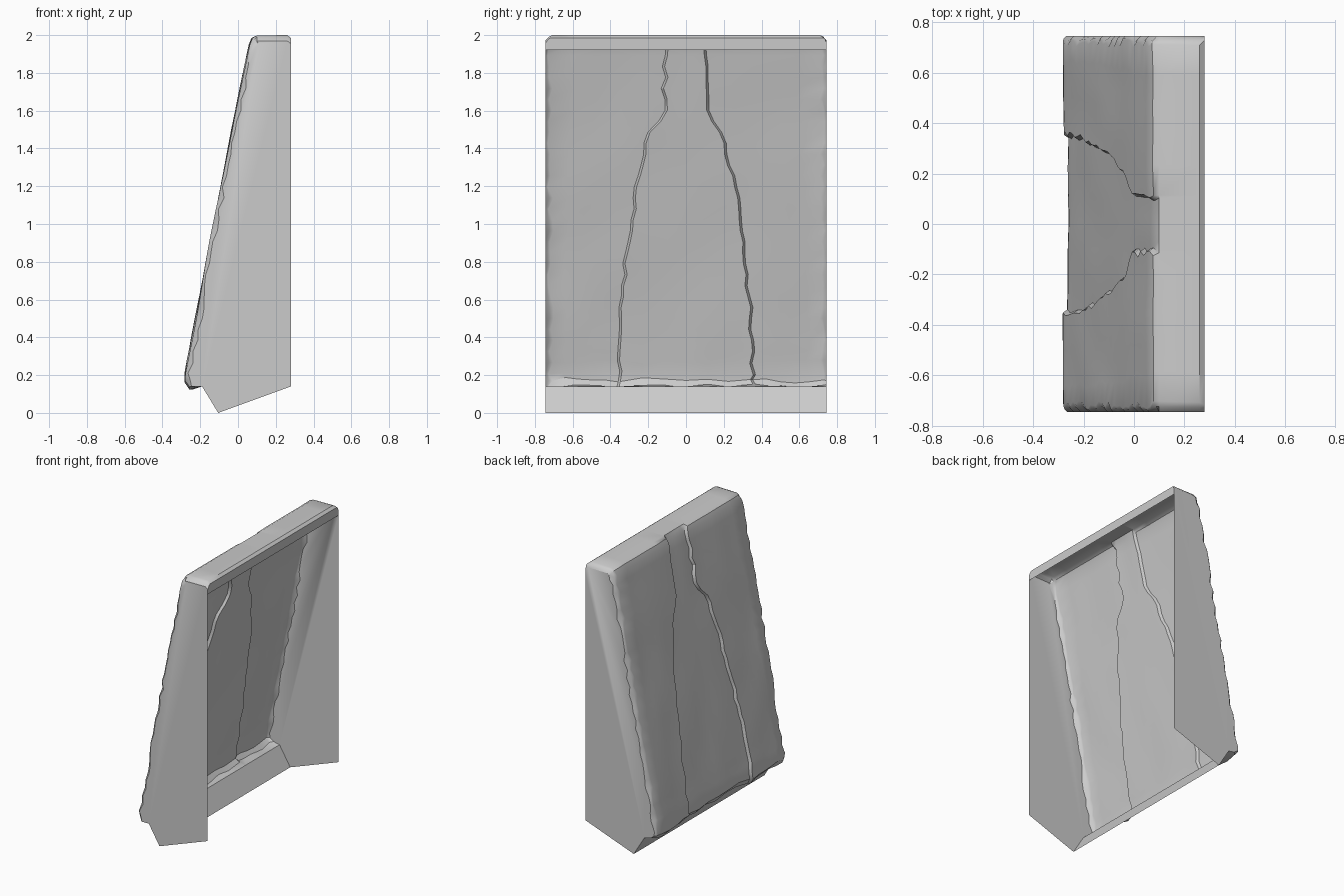
import bpy, bmesh, random
from mathutils import Vector, noise

random.seed(4)
cube = bpy.data.objects.get("Cube")
if cube:
    bpy.data.objects.remove(cube)

stone = bpy.data.materials.new("grey stone")
stone.use_nodes = True
stone.diffuse_color = (0.6, 0.6, 0.6, 1)
stone.node_tree.nodes["Principled BSDF"].inputs["Base Color"].default_value = (0.6, 0.6, 0.6, 1)

HALF = 0.745      # half the width of the slab
BACK = 0.28       # open side
ROWS = 30         # rows up the sloping face


def lerp(a, b, t):
    return a + (b - a) * t


def seam(z):
    """Half width of the recessed middle panel at height z."""
    knots = [(0, 0.35), (0.5, 0.34), (1.0, 0.29), (1.45, 0.2), (1.6, 0.11), (2.1, 0.1)]
    for (z0, w0), (z1, w1) in zip(knots, knots[1:]):
        if z <= z1:
            return lerp(w0, w1, (z - z0) / (z1 - z0))
    return 0.1


# Profile from the bottom lip, up the sloping face, over the top, to the rear flap
lip = [(-0.105, 0.0), (-0.19, 0.14), (-0.255, 0.14), (-0.28, 0.175)]
slope = [(lerp(-0.278, 0.06, i / ROWS) - 0.012 * (1 - i / ROWS) * (i / ROWS) * 4 * 0.5,
          lerp(0.21, 1.95, i / ROWS)) for i in range(ROWS + 1)]
top = [(0.075, 1.985), (0.1, 1.998), (0.26, 2.0), (BACK, 1.985), (BACK, 1.92)]
profile = lip + slope + top
FIRST, LAST = len(lip) - 2, len(lip) + ROWS + 1

# Columns: -1..1 side, measured from the middle outwards
inner = [0.0, 0.33, 0.66, 1.0]           # shares of the seam width
outer = [0.0, 0.2, 0.4, 0.6, 0.8, 1.0]   # shares from the seam to the chamfer
columns = [("in", t) for t in inner] + [("out", t) for t in outer] + [("edge", 0.5), ("edge", 1.0)]
columns = [(-1, c) for c in reversed(columns[1:])] + [(1, c) for c in columns]

bm = bmesh.new()
grid = []
for r, (px, pz) in enumerate(profile):
    rough = FIRST <= r <= LAST
    chip = {s: random.uniform(0.012, 0.045) for s in (-1, 1)}
    wobble = {s: random.uniform(-0.012, 0.012) if rough else 0 for s in (-1, 1)}
    row = []
    for side, (kind, t) in columns:
        w = seam(pz) + wobble[side]
        x, z = px, pz
        limit = HALF - chip[side]
        if kind == "in":
            y = w * t
        elif kind == "out":
            y = lerp(w + 0.012, limit, t)
        else:
            y = lerp(limit, HALF, t)
        y *= side
        if rough:
            # Recessed middle panel, uneven stone and chipped side edges
            if kind == "in":
                x += 0.018
            n = noise.noise(Vector((y * 5, z * 2.2, 3.7)))
            x += 0.008 * n
            if r < len(lip) + 2:
                z += 0.025 * noise.noise(Vector((y * 9, r * 0.7, 1.3)))
            if kind == "edge":
                x += chip[side] * (0.2 if t < 1 else 0.75)
            x = max(x, -0.285)
        if r > LAST - 2 and kind == "edge" and r < len(profile) - 1:
            z -= 0.008 if t < 1 else 0.03
        if r == len(profile) - 1:
            y = max(-HALF, min(HALF, y))
        row.append(bm.verts.new((x, y, z)))
    grid.append(row)

# Skin between the rows
for a, b in zip(grid, grid[1:]):
    for i in range(len(a) - 1):
        bm.faces.new((a[i], a[i + 1], b[i + 1], b[i]))

# Flat end walls, closed by the lower rear corner
for i in (0, -1):
    corner = bm.verts.new((BACK, HALF * (1 if i else -1), 0.14))
    bm.faces.new([row[i] for row in grid] + [corner])

bmesh.ops.recalc_face_normals(bm, faces=bm.faces)
# The shell is open: make the top face outwards
highest = max(bm.faces, key=lambda f: abs(f.normal.z) * f.calc_center_median().z)
if highest.normal.z < 0:
    bmesh.ops.reverse_faces(bm, faces=bm.faces)

mesh = bpy.data.meshes.new("stone_slab_shell")
bm.to_mesh(mesh)
bm.free()
slab = bpy.data.objects.new("stone_slab_shell", mesh)
bpy.context.collection.objects.link(slab)
mesh.materials.append(stone)
bpy.context.view_layer.objects.active = slab
slab.select_set(True)
bpy.ops.object.shade_smooth_by_angle(angle=0.6)
